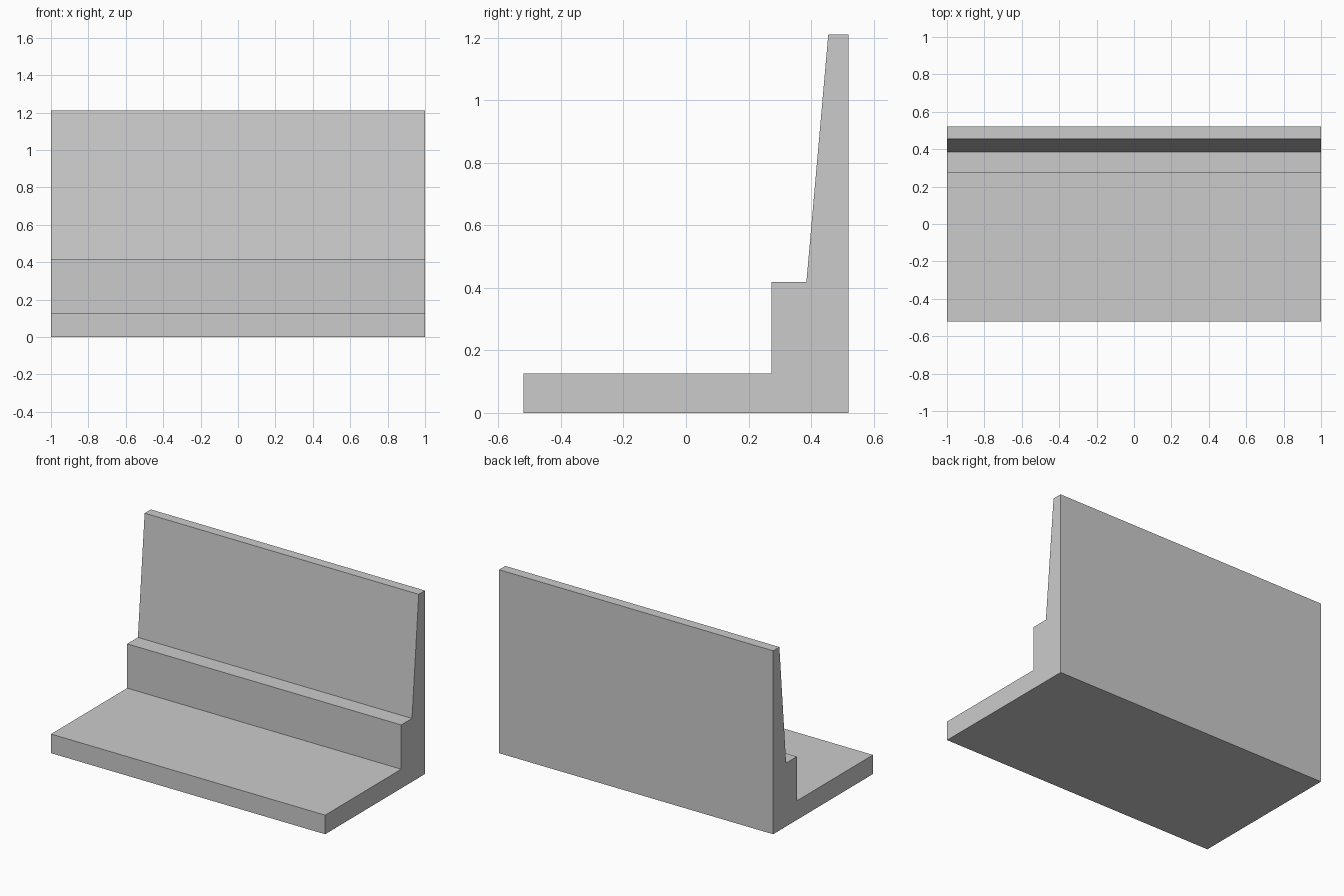
import bpy, bmesh

if "Cube" in bpy.data.objects:
    bpy.data.objects.remove(bpy.data.objects["Cube"])

# Side profile (y, z): base slab, step, tapered upright wall
profile = [(-0.52, 0), (0.52, 0), (0.52, 1.21), (0.455, 1.21),
           (0.385, 0.418), (0.273, 0.418), (0.273, 0.126), (-0.52, 0.126)]

# Extrude the profile along x
bm = bmesh.new()
side = bm.faces.new([bm.verts.new((-1, y, z)) for y, z in profile])
ext = bmesh.ops.extrude_face_region(bm, geom=[side], use_keep_orig=True)
end_verts = [v for v in ext["geom"] if isinstance(v, bmesh.types.BMVert)]
bmesh.ops.translate(bm, verts=end_verts, vec=(2, 0, 0))
bmesh.ops.recalc_face_normals(bm, faces=bm.faces)

mesh = bpy.data.meshes.new("stepped_wall")
bm.to_mesh(mesh)
bm.free()
wall = bpy.data.objects.new("stepped_wall", mesh)
bpy.context.collection.objects.link(wall)
